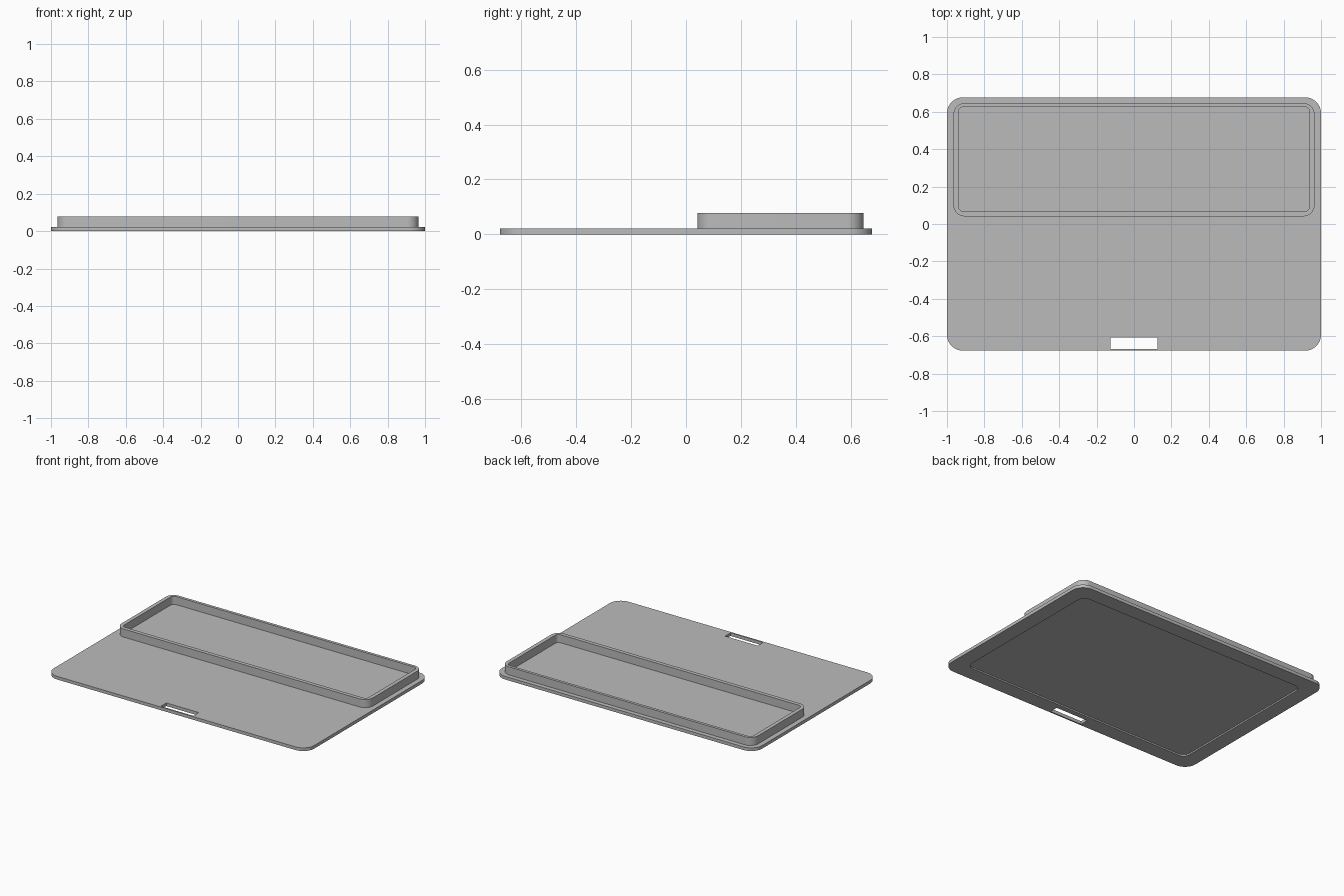
import bpy, bmesh
from math import cos, sin, pi, radians

cube = bpy.data.objects.get("Cube")
if cube:
    bpy.data.objects.remove(cube, do_unlink=True)

grey = bpy.data.materials.new("plain grey")
grey.use_nodes = True
grey.diffuse_color = (0.5, 0.5, 0.5, 1)
grey.node_tree.nodes["Principled BSDF"].inputs["Base Color"].default_value = (0.5, 0.5, 0.5, 1)


def outline(hx, y0, y1, r, steps=10):
    """Rounded rectangle, counter-clockwise, centred on x = 0."""
    corners = [(hx - r, y1 - r), (r - hx, y1 - r), (r - hx, y0 + r), (hx - r, y0 + r)]
    return [(cx + r * cos((q + i / steps) * pi / 2), cy + r * sin((q + i / steps) * pi / 2))
            for q, (cx, cy) in enumerate(corners) for i in range(steps + 1)]


def rings_object(name, rings, caps):
    """Skin a list of (outline, z) rings; cap both ends or close into a loop."""
    bm = bmesh.new()
    loops = [[bm.verts.new((x, y, z)) for x, y in pts] for pts, z in rings]
    pairs = list(zip(loops, loops[1:]))
    if caps:
        bm.faces.new(loops[0])
        bm.faces.new(loops[-1])
    else:
        pairs.append((loops[-1], loops[0]))
    for a, b in pairs:
        for i in range(len(a)):
            j = (i + 1) % len(a)
            bm.faces.new((a[i], a[j], b[j], b[i]))
    bmesh.ops.recalc_face_normals(bm, faces=bm.faces)
    mesh = bpy.data.meshes.new(name)
    bm.to_mesh(mesh)
    bm.free()
    mesh.materials.append(grey)
    obj = bpy.data.objects.new(name, mesh)
    bpy.context.collection.objects.link(obj)
    return obj


def slab(name, pts, z0, z1):
    return rings_object(name, [(pts, z0), (pts, z1)], True)


def cut(target, cutter):
    """Subtract the cutter, apply the result and remove the cutter."""
    cutter.hide_render = True
    mod = target.modifiers.new("cut", 'BOOLEAN')
    mod.operation, mod.solver, mod.object = 'DIFFERENCE', 'EXACT', cutter
    bpy.context.view_layer.objects.active = target
    bpy.ops.object.modifier_apply(modifier=mod.name)
    bpy.data.objects.remove(cutter, do_unlink=True)


TOP, RIM_TOP = 0.022, 0.078

# Base plate with a shallow recess underneath and a slot near the front edge
base = slab("base_plate", outline(1, -0.677, 0.677, 0.085), 0, TOP)
cut(base, slab("recess_cutter", outline(0.893, -0.57, 0.57, 0.05), -0.05, 0.01))
slot = [(-0.125, -0.667), (0.125, -0.667), (0.125, -0.607), (-0.125, -0.607)]
cut(base, slab("slot_cutter", slot, -0.05, 0.1))

# Raised tray wall on the back half
outer = outline(0.965, 0.041, 0.646, 0.06)
inner = outline(0.938, 0.068, 0.626, 0.025)
rim = rings_object("tray_wall", [(outer, TOP), (outer, RIM_TOP), (inner, RIM_TOP), (inner, TOP)], False)

for obj in (base, rim):
    bpy.ops.object.select_all(action='DESELECT')
    obj.select_set(True)
    bpy.context.view_layer.objects.active = obj
    bpy.ops.object.shade_smooth_by_angle(angle=radians(30))
